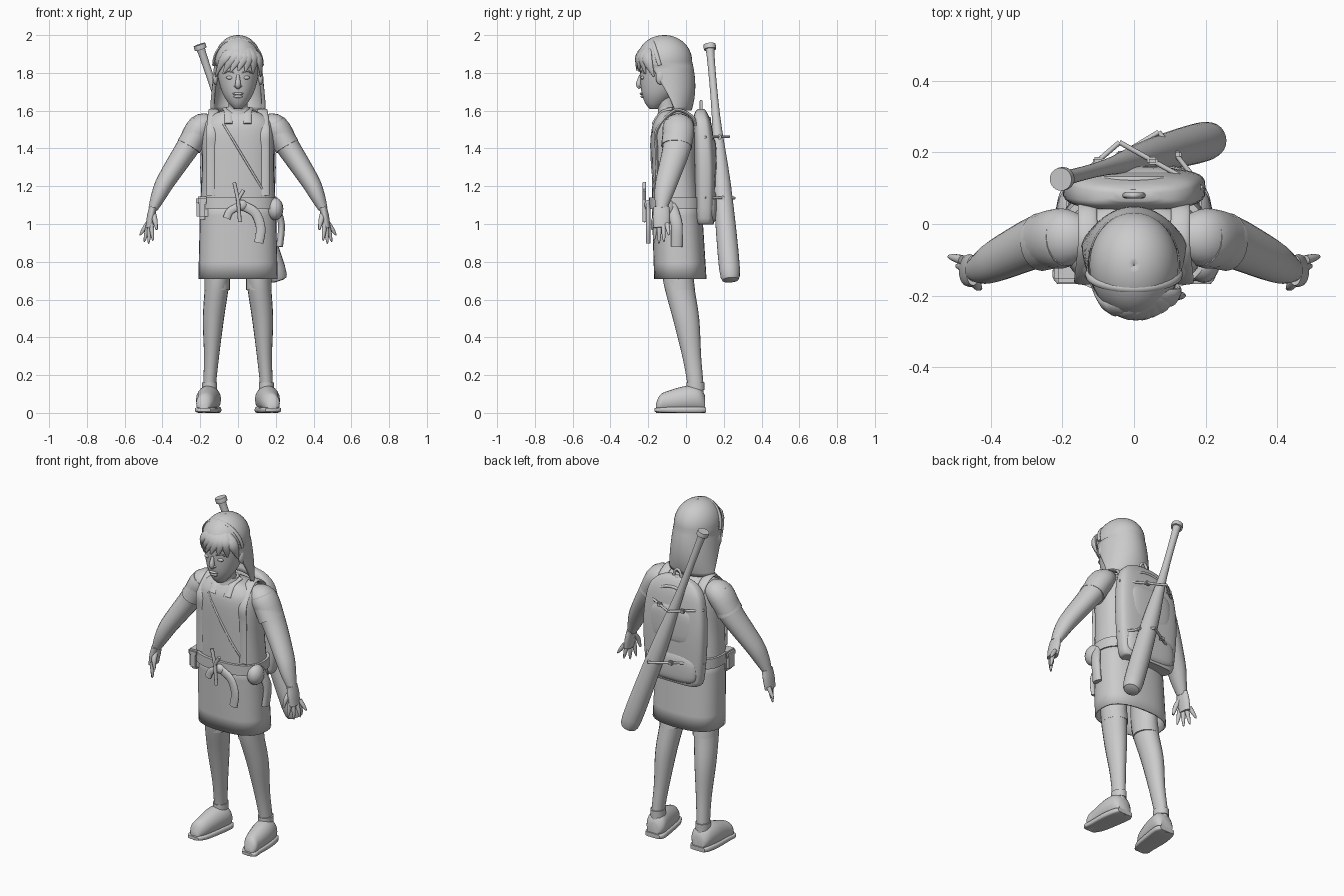
import bpy, bmesh, math
from mathutils import Vector
from mathutils.bvhtree import BVHTree

if "Cube" in bpy.data.objects:
    bpy.data.objects.remove(bpy.data.objects["Cube"], do_unlink=True)

X, Y, Z = Vector((1, 0, 0)), Vector((0, 1, 0)), Vector((0, 0, 1))

grey = bpy.data.materials.new("plain grey")
grey.use_nodes = True
grey.diffuse_color = (.6, .6, .6, 1)
grey.node_tree.nodes["Principled BSDF"].inputs["Base Color"].default_value = grey.diffuse_color


def finish(name, bm, angle=50):
    """Turn a bmesh into a smooth shaded object."""
    bmesh.ops.recalc_face_normals(bm, faces=bm.faces[:])
    mesh = bpy.data.meshes.new(name)
    bm.to_mesh(mesh)
    bm.free()
    mesh.shade_smooth()
    mesh.set_sharp_from_angle(angle=math.radians(angle))
    mesh.materials.append(grey)
    obj = bpy.data.objects.new(name, mesh)
    bpy.context.collection.objects.link(obj)
    return obj


def add_sheet(bm, rings, closed):
    """Join neighbouring rings of points with quads and return the vertex rings."""
    rings = [[bm.verts.new(point) for point in ring] for ring in rings]
    for low, high in zip(rings, rings[1:]):
        corners = list(zip(low, low[1:], high[1:], high))
        if closed:
            corners.append((low[-1], low[0], high[0], high[-1]))
        for quad in corners:
            bm.faces.new(quad)
    return rings


def smooth_rows(rows, steps=4):
    """Catmull-Rom interpolation of rows of numbers."""
    rows = [Vector(row) for row in rows]
    padded = [rows[0]] + rows + [rows[-1]]
    result = []
    for before, start, end, after in zip(padded, padded[1:], padded[2:], padded[3:]):
        leaving, arriving = (end - before) / 2, (after - start) / 2
        for i in range(steps):
            t = i / steps
            ease = t * t * (3 - 2 * t)
            result.append(start.lerp(end, ease) + leaving * t * (1 - t) ** 2
                          - arriving * t * t * (1 - t))
    return result + [rows[-1]]


def loft(name, rows, flat=1, up=Y, axis=None, power=2, sides=20, caps=True, mirror=1):
    """Skin through rows of x, y, z, radius; flat scales the radius along up."""
    rows = smooth_rows(rows)
    points = [Vector(row[:3]) for row in rows]
    before, after = points[:1] + points[:-1], points[1:] + points[-1:]
    rings = []
    for row, centre, previous, following in zip(rows, points, before, after):
        along = axis or (following - previous).normalized()
        lift = (up - along * up.dot(along)).normalized()
        across = along.cross(lift)
        ring = []
        for k in range(sides):
            turn = math.tau * k / sides
            c, s = (math.copysign(abs(v) ** (2 / power), v) for v in (math.cos(turn), math.sin(turn)))
            point = centre + (across * c + lift * s * flat) * max(row[3], .001)
            point.x *= mirror
            ring.append(point)
        rings.append(ring)
    bm = bmesh.new()
    rings = add_sheet(bm, rings, closed=True)
    if caps:
        bm.faces.new(rings[0])
        bm.faces.new(rings[-1])
    return finish(name, bm)


def body(name, rows, **options):
    """Horizontal sections on the centre line, given as y, z, radius."""
    return loft(name, [(0, *row) for row in rows], axis=Z, sides=36, **options)


def pair(name, rows, **options):
    for side, mirror in (("left", 1), ("right", -1)):
        loft(side + "_" + name, rows, mirror=mirror, **options)


def even(points, radius):
    """Rows of constant radius along a path."""
    return [(*point, radius) for point in points]


def ball(name, centre, size):
    bm = bmesh.new()
    bmesh.ops.create_uvsphere(bm, u_segments=16, v_segments=10, radius=1)
    bmesh.ops.scale(bm, vec=size, verts=bm.verts)
    bmesh.ops.translate(bm, vec=centre, verts=bm.verts)
    return finish(name, bm)


def box(name, centre, size):
    bm = bmesh.new()
    bmesh.ops.create_cube(bm, size=1)
    bmesh.ops.scale(bm, vec=size, verts=bm.verts)
    bmesh.ops.translate(bm, vec=centre, verts=bm.verts)
    bmesh.ops.bevel(bm, geom=bm.edges[:], offset=min(size) / 4, segments=2, affect='EDGES')
    return finish(name, bm)


# Clothes
shirt = body("shirt", [(-.05, 1.1, .2), (-.06, 1.3, .19), (-.06, 1.5, .19), (-.06, 1.57, .15),
                       (-.08, 1.6, .08)], flat=.64, power=2.5)
skirt = body("skirt", [(-.05, 1.13, .2), (-.03, .71, .21)], flat=.66, power=2.5, caps=False)
skirt.modifiers.new("cloth", 'SOLIDIFY').thickness = .01
body("belt", [(-.05, 1.08, .21), (-.05, 1.14, .21)], flat=.69, power=2.5)
body("collar_band", [(-.08, 1.57, .08), (-.09, 1.62, .06)], flat=.9)

surface = BVHTree.FromPolygons([v.co for v in shirt.data.vertices],
                               [p.vertices[:] for p in shirt.data.polygons])


def on_front(x, z):
    """Point on the front of the shirt."""
    return surface.ray_cast(Vector((x, -1, z)), Y)[0]


loft("vest_opening", even([on_front(.15 - .6 * (z - 1.15), z)
                           for z in (1.15, 1.25, 1.35, 1.45, 1.53)], .006), sides=8)
pair("shoulder_strap", even([on_front(.14, z) for z in (1.15, 1.3, 1.4, 1.5)]
                            + [(.13, -.06, 1.6), (.13, .03, 1.57), (.13, .06, 1.5)], .009),
     up=X, flat=3)
pair("collar_flap", even([(.06, -.07, 1.61), (.05, -.13, 1.59), on_front(.05, 1.53)], .009),
     up=X, flat=2.5)

# Arms and hands
pair("arm", [(.14, -.04, 1.53, .05), (.2, -.04, 1.51, .07), (.27, -.05, 1.4, .062),
             (.38, -.1, 1.23, .05), (.42, -.12, 1.15, .04), (.45, -.13, 1.08, .025)], flat=1.2)
pair("sleeve", [(.19, -.04, 1.53, .065), (.26, -.05, 1.41, .068)], flat=1.2)
pair("palm", [(.45, -.13, 1.09, .02), (.46, -.13, 1.04, .022), (.47, -.13, .98, .02)], flat=2.1)
for i, finger in enumerate(("index", "middle", "ring", "little")):
    across = i / 3
    root = Vector((.46, -.16, 1)).lerp(Vector((.48, -.1, 1)), across)
    tip = Vector((.45, -.17, .91)).lerp(Vector((.52, -.09, .94)), across)
    tip -= Z * .03 * math.sin(math.pi * across)
    pair(finger + "_finger", [(*root.lerp(tip, t), .013 * math.sqrt(1 - t * t))
                              for t in (0, .5, .9, 1)], sides=10)
pair("thumb", [(.45, -.14, 1.06, .015), (.44, -.17, 1.02, .014), (.43, -.18, .97, .006)], sides=10)

# Legs, stockings and shoes
pair("leg", [(.11, -.04, .86, .07), (.11, -.04, .7, .065), (.13, 0, .5, .056), (.14, .03, .3, .04),
             (.15, .05, .15, .034), (.15, .05, .08, .034)], axis=Z, flat=1.25)
pair("stocking_top", even([(.11, -.04, .73), (.11, -.03, .65)], .068), axis=Z, flat=1.15)
pair("sock_cuff", even([(.15, .05, .12), (.15, .05, .16)], .04), axis=Z, flat=1.2)
shoe = [(.18, -.16, .02), (.18, -.14, .04), (.17, -.1, .05), (.16, 0, .062), (.15, .07, .06),
        (.15, .1, .04)]
pair("shoe", [(x, y, radius * 1.15, radius) for x, y, radius in shoe], up=Z, axis=Y, flat=1.15)
pair("sole", [(x, y * 1.05, .016, radius * .7 + .02) for x, y, radius in shoe],
     up=Z, axis=Y, flat=.27, power=5)

# Head and face
body("neck", [(-.08, 1.54, .06), (-.1, 1.61, .05), (-.12, 1.7, .055)])
body("head", [(-.17, 1.61, .02), (-.16, 1.64, .05), (-.14, 1.7, .085), (-.12, 1.8, .11),
              (-.12, 1.9, .11), (-.12, 1.97, .06)], flat=1.13)
loft("nose", [(0, -.24, 1.79, .007), (0, -.25, 1.74, .015), (0, -.24, 1.72, .01)], sides=12)
ball("upper_lip", (0, -.235, 1.69), (.03, .01, .007))
ball("lower_lip", (0, -.23, 1.675), (.024, .01, .008))
for side, m in (("left", 1), ("right", -1)):
    ball(side + "_eye", (m * .043, -.23, 1.775), (.02, .01, .01))
    ball(side + "_nostril", (m * .013, -.24, 1.73), (.008, .01, .007))
    ball(side + "_ear", (m * .12, -.135, 1.775), (.014, .025, .037))
pair("brow", even([(.02, -.24, 1.8), (.05, -.235, 1.81), (.07, -.22, 1.8)], .004), sides=8)

# Hair: a domed crown running into a flared shell that is open towards the face
steps = [i / 12 for i in range(13)]
crown = [(0, .14 * math.cos(t * math.pi / 2), .125 * math.sin(t * math.pi / 2 + .01), 1)
         for t in steps]
lengths = [(t, -.26 * t, .125 + .025 * t, .68 - .25 * t) for t in steps[1:]]
locks = []
for fall, height, radius, spread in crown + lengths:
    depth = radius * (1.18 - .45 * fall * fall)
    angles = [math.pi * spread * k / 20 for k in range(-20, 21)]
    locks.append([(radius * math.sin(a), depth * math.cos(a) - .115 + .035 * fall, 1.86 + height)
                  for a in angles])
bm = bmesh.new()
add_sheet(bm, locks, closed=False)
bmesh.ops.remove_doubles(bm, verts=bm.verts[:], dist=.0005)
shell = finish("hair", bm, 80).modifiers.new("thickness", 'SOLIDIFY')
shell.thickness, shell.offset = .02, -1

# Fringe strands swept from a parting on the left
skull, parting = Vector((0, -.12, 1.82)), Vector((.05, -.2, 1.94))
for i in range(7):
    tip = Vector((.12, -.17, 1.78)).lerp(Vector((-.12, -.17, 1.78)), i / 6)
    tip += Vector((0, -.09, .03)) * math.sin(math.pi * i / 6)
    bulge = ((parting + tip) / 2 - skull).normalized()
    loft("fringe_%d" % i, [(*parting, .02), (*(skull + bulge * .15), .03), (*tip, .004)],
         up=bulge, flat=.5, sides=12)
arc = [math.pi * (t - .5) for t in steps]
loft("headband", even([(.13 * math.sin(a), -.14 - .04 * math.cos(a), 1.84 + .14 * math.cos(a))
                       for a in arc], .007), flat=1.6, sides=8)

# Backpack
body("backpack", [(.1, 1, .14), (.1, 1.03, .18), (.1, 1.3, .2), (.09, 1.5, .18), (.08, 1.58, .13),
                  (.08, 1.61, .06)], flat=.28, power=3.5)
for name, low, high, width in (("lower", 1.01, 1.19, .16), ("upper", 1.24, 1.46, .14)):
    body(name + "_pocket", [(.12, low, width * .7), (.125, low + .03, width),
                            (.125, high - .05, width), (.12, high, width * .7)],
         flat=.25, power=3)
loft("pack_zip", even([(.18 * math.sin(a), .125, 1.35 + .21 * math.cos(a)) for a in arc], .008),
     sides=8)
loft("pack_handle", even([(.025 * math.sin(a), .08, 1.6 + .05 * math.cos(a)) for a in arc], .008),
     sides=8)

# Bat tied across the pack
top, end = Vector((-.205, .125, 1.95)), Vector((.217, .236, .7))
loft("bat", [(*top.lerp(end, t), radius) for t, radius in
             ((0, .032), (.02, .032), (.04, .021), (.3, .022), (.6, .047), (.95, .055), (1, .03))],
     sides=24)
for level, grip, height in (("upper", .39, 1.46), ("lower", .65, 1.14)):
    crossing = top.lerp(end, grip) + Y * .06
    for side, m in (("left", 1), ("right", -1)):
        anchor = Vector((m * .19, .1, height))
        name = "%s_%s_cord" % (side, level)
        loft(name, even([anchor, crossing], .007), up=Z, sides=8)
        box(name + "_buckle", anchor.lerp(crossing, .6), (.03, .02, .026))

# Things carried on the belt
box("right_belt_pouch", (-.19, -.12, 1.085), (.06, .08, .12))
box("right_pouch_flap", (-.19, -.12, 1.125), (.066, .086, .04))
ball("left_belt_bag", (.195, -.11, 1.08), (.045, .055, .06))
ball("sash_knot", (.02, -.2, 1.1), (.03, .02, .028))
knot = (.02, -.2, 1.1)
loft("long_sash", even([knot, (.09, -.2, 1.06), (.12, -.2, .98), (.11, -.2, .9)], .025), flat=.5)
loft("short_sash", even([knot, (-.04, -.2, 1.07), (-.06, -.2, 1.03)], .02), flat=.5)
loft("side_sash", even([(.2, -.08, 1.1), (.23, -.05, 1), (.22, -.05, .88)], .018), flat=1.7)
fork = Vector((0, -.22, 1.13))
for part, reach in (("handle", (.01, 0, -.12)), ("left_fork", (.03, 0, .05)),
                    ("right_fork", (-.02, 0, .09))):
    loft("slingshot_" + part, even([fork, fork + Vector(reach)], .01), sides=10)
